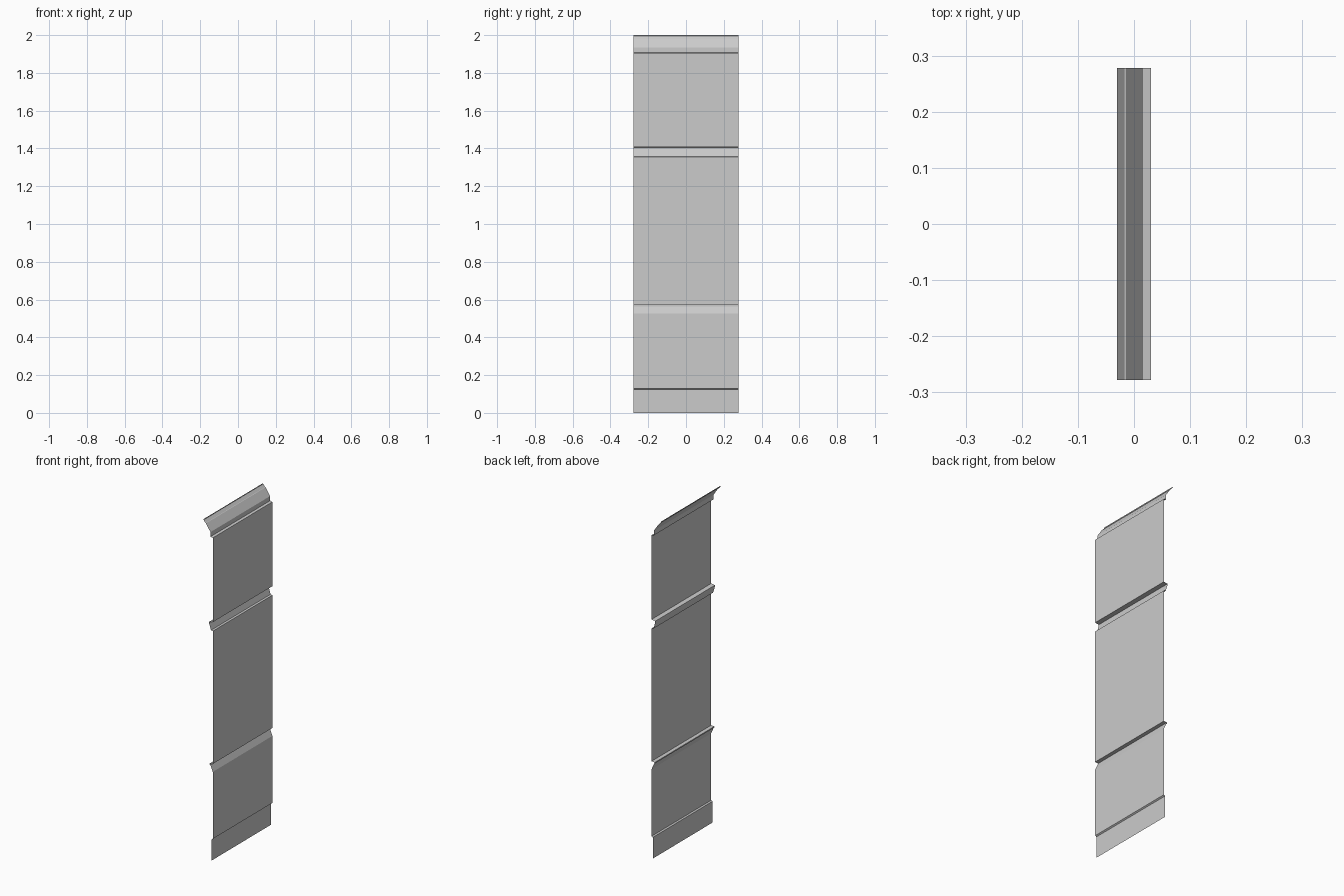
import bpy

if "Cube" in bpy.data.objects:
    bpy.data.objects.remove(bpy.data.objects["Cube"])

HALF = 0.278   # half the panel width along y
WALL = 0.03    # x of the flat wall sheet


def sheet(name, profile):
    """Sweep an open (x, z) profile along y as a single-sided sheet."""
    n = len(profile)
    verts = [(x, y, z) for y in (-HALF, HALF) for x, z in profile]
    faces = [(i, i + 1, n + i + 1, n + i) for i in range(n - 1)]
    mesh = bpy.data.meshes.new(name)
    mesh.from_pydata(verts, [], faces)
    mesh.update()
    obj = bpy.data.objects.new(name, mesh)
    bpy.context.collection.objects.link(obj)
    return obj


# Skirting board with a small bevelled top
sheet("baseboard", [(0.022, 0), (0.022, 0.125), (WALL, 0.13)])

# Flat wall sections between the mouldings
for name, z0, z1 in (("lower_wall", 0.13, 0.525),
                     ("middle_wall", 0.572, 1.355),
                     ("upper_wall", 1.408, 1.905)):
    sheet(name, [(WALL, z0), (WALL, z1)])

# Lower rail, sloping out to a narrow ledge
sheet("lower_rail", [(WALL, 0.525), (0.014, 0.562), (0.010, 0.563),
                     (0.010, 0.570), (WALL, 0.572)])

# Upper rail, stepped at the bottom
sheet("upper_rail", [(WALL, 1.355), (0.018, 1.357), (0.006, 1.396),
                     (0.006, 1.404), (WALL, 1.408)])

# Crown moulding leaning out at the top
sheet("cornice", [(WALL, 1.905), (0.015, 1.908), (0.015, 1.935),
                  (-0.0145, 1.979), (-0.017, 1.98), (-0.03, 1.995),
                  (-0.03, 2.0)])
